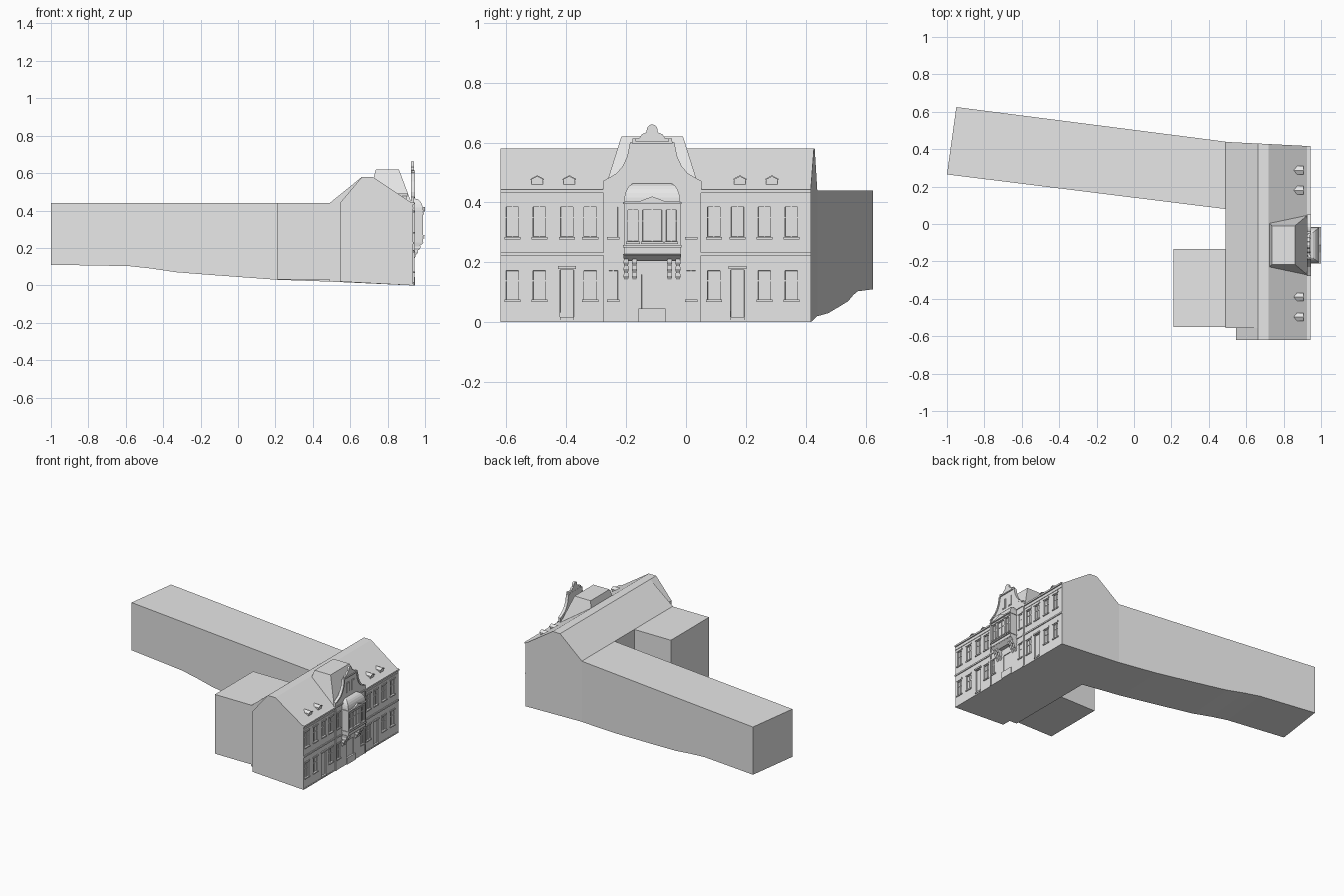
import bpy, bmesh, math

if "Cube" in bpy.data.objects:
    bpy.data.objects.remove(bpy.data.objects["Cube"])

stone = bpy.data.materials.new("pale_grey")
stone.use_nodes = True
GREY = (0.8, 0.8, 0.8, 1)
stone.diffuse_color = GREY
stone.node_tree.nodes["Principled BSDF"].inputs["Base Color"].default_value = GREY
MID = -0.113   # centre line of the ornate bay


def finish(name, bm):
    mesh = bpy.data.meshes.new(name)
    bm.to_mesh(mesh)
    bm.free()
    mesh.materials.append(stone)
    obj = bpy.data.objects.new(name, mesh)
    bpy.context.collection.objects.link(obj)
    return obj


def loft(name, rings):
    """Closed solid through a series of equal-length rings."""
    bm = bmesh.new()
    loops = [[bm.verts.new(p) for p in ring] for ring in rings]
    n = len(loops[0])
    for a, b in zip(loops, loops[1:]):
        for i in range(n):
            j = (i + 1) % n
            bm.faces.new((a[i], a[j], b[j], b[i]))
    bm.faces.new(loops[0][::-1])
    bm.faces.new(loops[-1])
    bmesh.ops.recalc_face_normals(bm, faces=bm.faces)
    return finish(name, bm)


def rect(x0, x1, y0, y1, z):
    return [(x0, y0, z), (x1, y0, z), (x1, y1, z), (x0, y1, z)]


def box(name, x0, x1, y0, y1, z0, z1):
    return loft(name, [rect(x0, x1, y0, y1, z0), rect(x0, x1, y0, y1, z1)])


def plate(name, x0, x1, outline):
    """Outline in y and z, extruded along x."""
    return loft(name, [[(x, y, z) for y, z in outline] for x in (x0, x1)])


def facade(name, x, back, area, holes, depth=0.007):
    """Wall sheet facing +x with recessed openings and returned edges."""
    ys = sorted({round(v, 4) for h in holes + [area] for v in h[:2]})
    zs = sorted({round(v, 4) for h in holes + [area] for v in h[2:]})
    bm = bmesh.new()
    grid = [[bm.verts.new((x, y, z)) for z in zs] for y in ys]
    cut = []
    for i in range(len(ys) - 1):
        for k in range(len(zs) - 1):
            f = bm.faces.new((grid[i][k], grid[i + 1][k], grid[i + 1][k + 1], grid[i][k + 1]))
            cy, cz = (ys[i] + ys[i + 1]) / 2, (zs[k] + zs[k + 1]) / 2
            if any(h[0] < cy < h[1] and h[2] < cz < h[3] for h in holes):
                cut.append(f)
    edges = [e for e in bm.edges if e.is_boundary]
    new = bmesh.ops.extrude_edge_only(bm, edges=edges)["geom"]
    for v in new:
        if isinstance(v, bmesh.types.BMVert):
            v.co.x = back
    bmesh.ops.inset_region(bm, faces=cut, thickness=0.001, depth=-depth)
    return finish(name, bm)


def opening(y, half, z0, z1):
    return (y - half, y + half, z0, z1)


def trim_window(name, x, y, half, z0, z1):
    """Sill, lintel, mullion and transom of one window."""
    box(name + "_sill", x - 0.002, x + 0.006, y - half - 0.006, y + half + 0.006, z0 - 0.008, z0)
    box(name + "_lintel", x - 0.002, x + 0.005, y - half - 0.006, y + half + 0.006, z1 + 0.004, z1 + 0.014)
    box(name + "_mullion", x - 0.008, x - 0.003, y - 0.002, y + 0.002, z0, z1)
    zt = z0 + (z1 - z0) * 0.65
    box(name + "_transom", x - 0.008, x - 0.003, y - half, y + half, zt - 0.002, zt + 0.002)


# main block with its pitched roof, and the narrower end bay
def section(west, y_of):
    prof = [(west, 0.02), (0.926, 0), (0.926, 0.443), (0.72, 0.58), (0.663, 0.58), (west, 0.44)]
    return [(x, y_of(x), z) for x, z in prof]


loft("main_block", [section(0.49, lambda x: -0.555),
                    section(0.49, lambda x: 0.417 + 0.05 * (0.926 - x))])
loft("end_bay", [section(0.545, lambda x: -0.62), section(0.545, lambda x: -0.555)])

# rear annex
box("annex", 0.21, 0.64, -0.552, -0.135, 0.03, 0.44)

# long rear wing with a stepped, rising underside
rings = []
for t, z in ((0, 0.02), (0.19, 0.03), (0.42, 0.055), (0.55, 0.07), (0.64, 0.09), (0.72, 0.103), (1, 0.11)):
    s, n = (0.49 - 1.49 * t, 0.08 + 0.185 * t), (0.49 - 1.44 * t, 0.44 + 0.185 * t)
    rings.append([(*s, z), (*n, z), (*n, 0.44), (*s, 0.44)])
loft("rear_wing", rings)

# street facade
columns = [-0.58, -0.49, -0.398, -0.32, 0.093, 0.172, 0.262, 0.352]
doors = [-0.398, 0.172]
holes = []
for y in columns:
    holes.append(opening(y, 0.021, 0.285, 0.385))
    trim_window("upper_window", 0.935, y, 0.021, 0.285, 0.385)
    if y in doors:
        holes.append(opening(y, 0.023, 0.012, 0.175))
        box("door_step", 0.93, 0.942, y - 0.023, y + 0.023, 0.008, 0.018)
        box("door_hood", 0.93, 0.943, y - 0.03, y + 0.03, 0.178, 0.188)
    else:
        holes.append(opening(y, 0.021, 0.075, 0.172))
        trim_window("lower_window", 0.935, y, 0.021, 0.075, 0.172)
facade("street_wall", 0.935, 0.926, (-0.62, 0.417, 0, 0.44), holes)

# horizontal mouldings
for y0, y1 in ((-0.62, -0.275), (0.05, 0.417)):
    box("eaves_cornice", 0.92, 0.943, y0, y1, 0.432, 0.443)
    box("frieze_band", 0.93, 0.938, y0, y1, 0.41, 0.416)
    box("string_course", 0.93, 0.941, y0, y1, 0.222, 0.232)
    box("plinth", 0.93, 0.937, y0, y1, 0.0, 0.008)

# projecting centre wall with entrance and flanking windows
centre = [opening(MID, 0.035, 0.045, 0.16)]
for side in (-1, 1):
    y = MID + side * 0.13
    for z0, z1 in ((0.075, 0.172), (0.285, 0.385)):
        centre.append(opening(y, 0.015, z0, z1))
        trim_window("side_window", 0.94, y, 0.015, z0, z1)
    box("pilaster", 0.93, 0.944, MID + side * 0.158 - 0.005, MID + side * 0.158 + 0.005, 0, 0.44)
facade("centre_wall", 0.94, 0.926, (-0.276, 0.05, 0, 0.44), centre, 0.01)
box("entrance_step", 0.93, 0.946, MID - 0.045, MID + 0.045, 0, 0.045)
box("centre_string", 0.93, 0.945, -0.276, 0.05, 0.222, 0.232)
box("centre_cornice", 0.93, 0.945, -0.278, 0.052, 0.434, 0.443)

# curved gable
half_outline = [(0.164, 0.44), (0.164, 0.472), (0.145, 0.482), (0.118, 0.498), (0.098, 0.522),
                (0.083, 0.555), (0.074, 0.6), (0.062, 0.605), (0.056, 0.613), (0.042, 0.616),
                (0.034, 0.628), (0.019, 0.634)]
half_outline += [(0.018 * math.cos(a), 0.643 + 0.018 * math.sin(a))
                 for a in (math.radians(d) for d in (0, 30, 60))]
outline = [(MID + w, z) for w, z in half_outline] + [(MID, 0.661)]
outline += [(MID - w, z) for w, z in reversed(half_outline)]
plate("curved_gable", 0.926, 0.94, outline)
box("gable_cornice", 0.925, 0.946, MID - 0.068, MID + 0.068, 0.597, 0.604)
for side in (-1, 1):
    # raised edge following the curve, and small finials
    curve = half_outline[1:7]
    inner = [(w - 0.01, z - 0.006) for w, z in curve]
    plate("gable_edging", 0.925, 0.945, [(MID + side * w, z) for w, z in curve + inner[::-1]])
    y = MID + side * 0.06
    box("finial", 0.93, 0.946, y - 0.006, y + 0.006, 0.604, 0.613)
    y = MID + side * 0.028
    box("gable_window_surround", 0.935, 0.943, y - 0.016, y + 0.016, 0.495, 0.565)
    box("gable_window_pane", 0.94, 0.945, y - 0.011, y + 0.011, 0.5, 0.56)

# mansard roof behind the gable
loft("mansard_roof", [rect(0.69, 0.928, MID - 0.16, MID + 0.16, 0.44),
                      rect(0.737, 0.86, MID - 0.103, MID + 0.103, 0.62)])

# oriel bay: body, windows, pediment, rounded hood and corbelled base
W = 0.094
bays = [opening(MID, 0.032, 0.27, 0.375)]
bays += [opening(MID + s * 0.064, 0.017, 0.27, 0.375) for s in (-1, 1)]
facade("oriel_front", 0.99, 0.98, (MID - W, MID + W, 0.225, 0.4), bays, 0.006)
box("oriel_body", 0.93, 0.981, MID - W, MID + W, 0.225, 0.4)
box("oriel_ledge", 0.93, 0.997, MID - W - 0.004, MID + W + 0.004, 0.25, 0.257)
for s in (-1, 0, 1):
    trim_window("oriel_window", 0.99, MID + s * 0.064, 0.017 if s else 0.032, 0.27, 0.375)
loft("oriel_base", [rect(0.93, 0.965, MID - W, MID + W, 0.205),
                    rect(0.93, 0.993, MID - W - 0.003, MID + W + 0.003, 0.228)])
plate("oriel_pediment", 0.94, 1.0, [(MID - 0.098, 0.395), (MID + 0.098, 0.395), (MID + 0.098, 0.402),
                                    (MID + 0.04, 0.405), (MID, 0.42), (MID - 0.04, 0.405), (MID - 0.098, 0.402)])
hood = []
for k in range(7):
    a = math.radians(90 * k / 6)
    w = W - 0.035 * (1 - math.cos(a))
    hood.append(rect(0.93, 0.945 + 0.045 * math.cos(a), MID - w, MID + w, 0.4 + 0.064 * math.sin(a)))
loft("oriel_hood", hood)

# stepped brackets under the oriel
for y in (-0.2, -0.172, -0.055, -0.027):
    for k, reach in enumerate((0.95, 0.962, 0.975)):
        z = 0.142 + 0.023 * k
        loft("bracket", [rect(0.93, reach - 0.008, y - 0.006, y + 0.006, z),
                         rect(0.93, reach, y - 0.009, y + 0.009, z + 0.012),
                         rect(0.93, reach, y - 0.007, y + 0.007, z + 0.023)])

# small roof dormers
for y in (-0.497, -0.39, 0.18, 0.287):
    plate("roof_dormer", 0.84, 0.9, [(y - 0.019, 0.455), (y + 0.019, 0.455), (y + 0.019, 0.478),
                                     (y, 0.488), (y - 0.019, 0.478)])
    plate("dormer_roof", 0.84, 0.906, [(y - 0.022, 0.475), (y, 0.486), (y + 0.022, 0.475),
                                       (y + 0.022, 0.479), (y, 0.491), (y - 0.022, 0.479)])
